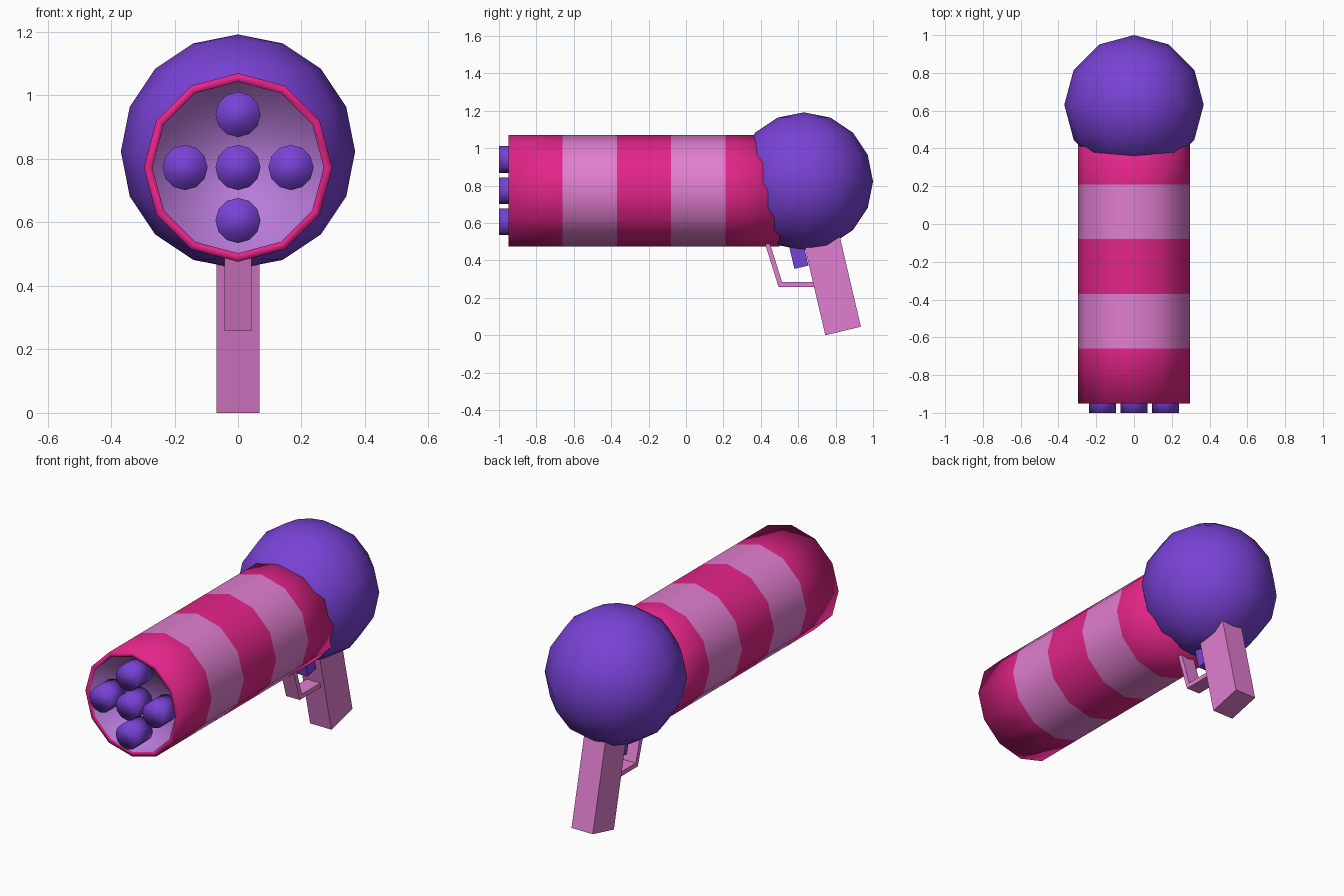
import bpy, bmesh, math
from mathutils import Matrix, Vector

if "Cube" in bpy.data.objects:
    bpy.data.objects.remove(bpy.data.objects["Cube"])


def material(name, rgb):
    m = bpy.data.materials.new(name)
    m.diffuse_color = (*rgb, 1.0)
    m.use_nodes = True
    m.node_tree.nodes["Principled BSDF"].inputs["Base Color"].default_value = m.diffuse_color
    return m


MAGENTA = material("magenta", (0.77, 0.018, 0.25))
PINK = material("light pink", (0.75, 0.21, 0.63))
PURPLE = material("purple", (0.19, 0.054, 0.67))
LILAC = material("lilac", (0.48, 0.20, 0.70))


def finish(name, bm, mats, smooth=True):
    bmesh.ops.recalc_face_normals(bm, faces=bm.faces)
    me = bpy.data.meshes.new(name)
    for f in bm.faces:
        f.smooth = smooth
    bm.to_mesh(me)
    bm.free()
    for m in mats:
        me.materials.append(m)
    ob = bpy.data.objects.new(name, me)
    bpy.context.collection.objects.link(ob)
    return ob


def lathe_y(name, profile, mats, slots, x=0.0, z=0.0, sides=12):
    """Revolve (y, radius) points about a y axis; slots colour each band, then both caps."""
    bm = bmesh.new()
    rings = []
    for y, r in profile:
        ang = [2 * math.pi * k / sides for k in range(sides)]
        rings.append([bm.verts.new((x + r * math.sin(a), y, z + r * math.cos(a))) for a in ang])
    for i in range(len(rings) - 1):
        for k in range(sides):
            j = (k + 1) % sides
            f = bm.faces.new((rings[i][k], rings[i][j], rings[i + 1][j], rings[i + 1][k]))
            f.material_index = slots[i]
    for ring, s in ((rings[0], slots[-2]), (rings[-1], slots[-1])):
        bm.faces.new(ring).material_index = s
    return finish(name, bm, mats)


def extrude_x(name, outline, half, mat):
    """Extrude a (y, z) outline symmetrically across x."""
    bm = bmesh.new()
    f = bm.faces.new([bm.verts.new((-half, y, z)) for y, z in outline])
    ext = bmesh.ops.extrude_face_region(bm, geom=[f])
    verts = [v for v in ext["geom"] if isinstance(v, bmesh.types.BMVert)]
    bmesh.ops.translate(bm, verts=verts, vec=Vector((2 * half, 0, 0)))
    return finish(name, bm, [mat], smooth=False)


# striped barrel with a recessed muzzle
BZ, R = 0.773, 0.297
stripes = [(-0.95 + 0.29 * i, R) for i in range(6)]
lathe_y("barrel", [(-0.87, 0.27), (-0.95, 0.27)] + stripes,
        [MAGENTA, PINK, LILAC], [2, 0, 0, 1, 0, 1, 0, 2, 0], z=BZ)

# five muzzle tubes
for i, (dx, dz) in enumerate([(0, 0), (1, 0), (-1, 0), (0, 1), (0, -1)]):
    lathe_y(f"muzzle_tube_{i + 1}", [(-1.0, 0.071), (-0.865, 0.071)], [PURPLE],
            [0, 0, 0], x=dx * 0.167, z=BZ + dz * 0.167)

# rear ball tank
bm = bmesh.new()
bmesh.ops.create_uvsphere(bm, u_segments=12, v_segments=8, radius=0.369,
                          matrix=Matrix.Translation((0, 0.631, 0.823)))
finish("rear_ball", bm, [PURPLE])

# raked grip, trigger and trigger guard
extrude_x("grip", [(0.745, 0.0), (0.935, 0.046), (0.81, 0.58), (0.62, 0.534)], 0.067, PINK)
extrude_x("trigger", [(0.58, 0.355), (0.655, 0.373), (0.61, 0.56), (0.535, 0.542)], 0.033, PURPLE)
extrude_x("trigger_guard", [(0.413, 0.52), (0.495, 0.258), (0.70, 0.258), (0.70, 0.284),
                            (0.514, 0.284), (0.440, 0.52)], 0.043, PINK)
